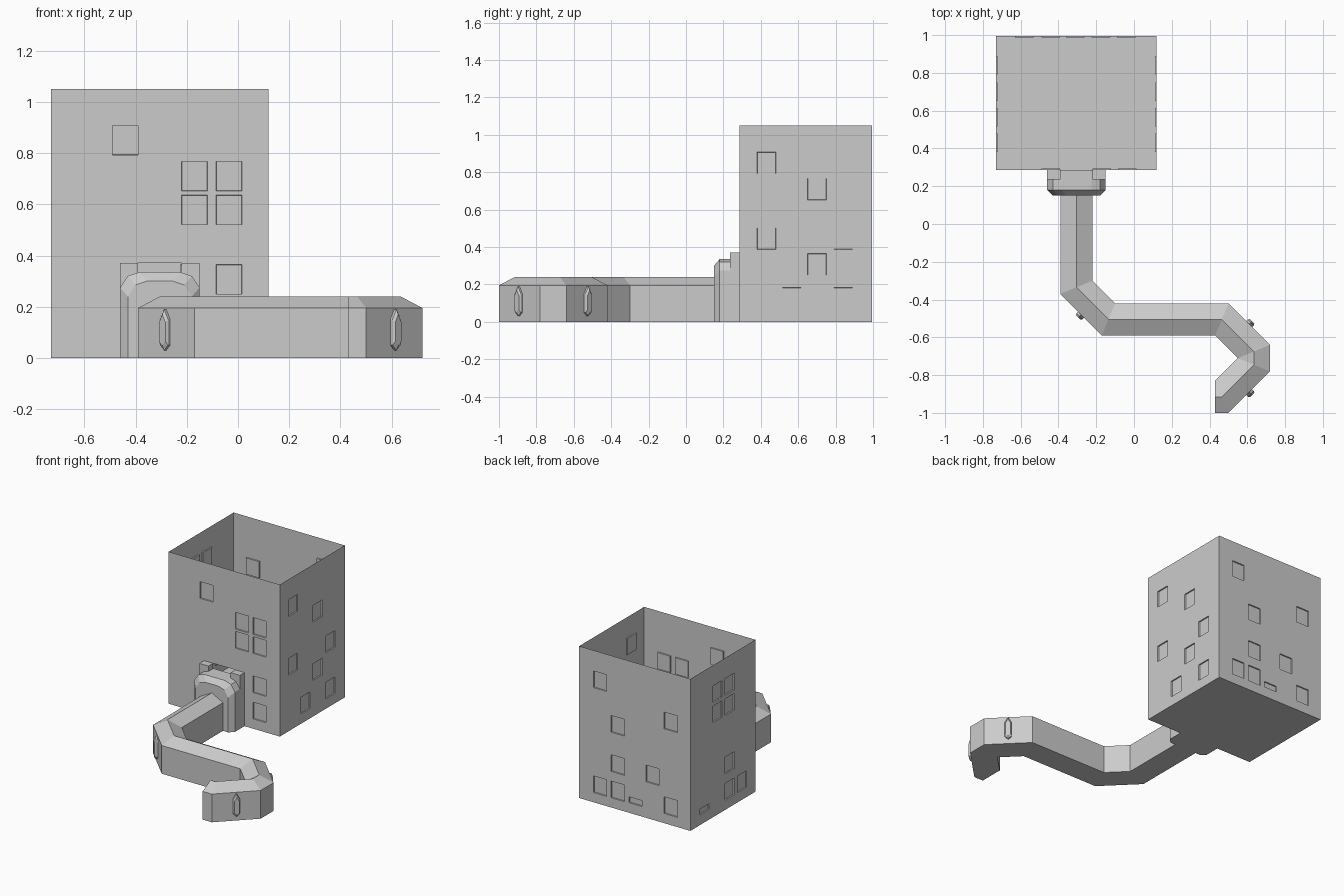
import bpy
import bmesh
from math import atan2
from mathutils import Vector, Matrix

if "Cube" in bpy.data.objects:
    bpy.data.objects.remove(bpy.data.objects["Cube"], do_unlink=True)

# Single plain grey
grey = bpy.data.materials.new("plain_grey")
grey.use_nodes = True
grey.diffuse_color = (0.6, 0.6, 0.6, 1)
grey.node_tree.nodes["Principled BSDF"].inputs["Base Color"].default_value = (0.6, 0.6, 0.6, 1)


def add_object(name, bm, fix_normals=True):
    if fix_normals:
        bmesh.ops.recalc_face_normals(bm, faces=bm.faces[:])
    mesh = bpy.data.meshes.new(name)
    bm.to_mesh(mesh)
    bm.free()
    mesh.materials.append(grey)
    obj = bpy.data.objects.new(name, mesh)
    bpy.context.collection.objects.link(obj)
    return obj


def loft(name, rings):
    """Skin equal-length closed rings and cap both ends."""
    bm = bmesh.new()
    rows = [[bm.verts.new(p) for p in ring] for ring in rings]
    n = len(rows[0])
    for a, b in zip(rows, rows[1:]):
        for i in range(n):
            j = (i + 1) % n
            bm.faces.new((a[i], a[j], b[j], b[i]))
    bm.faces.new(rows[0])
    bm.faces.new(rows[-1])
    return add_object(name, bm)


def box(name, x0, x1, y0, y1, z0, z1):
    return loft(name, [[(x0, y, z0), (x1, y, z0), (x1, y, z1), (x0, y, z1)] for y in (y0, y1)])


LEFT, RIGHT, FRONT, BACK, HEIGHT = -0.73, 0.12, 0.285, 0.995, 1.05
WIN_W, WIN_H, RECESS = 0.10, 0.115, 0.008


def wall(name, corner, along, length, windows, hole=None):
    """Sheet wall with recessed windows given as (position, height[, window height])."""
    along, up = Vector(along), Vector((0, 0, 1))
    axis = 0 if along.x else 1
    sign = along[axis]
    rects = []
    for w in windows:
        u = (w[0] - corner[axis]) * sign
        h = w[2] if len(w) > 2 else WIN_H
        rects.append((u - WIN_W / 2, u + WIN_W / 2, w[1] - h / 2, w[1] + h / 2))
    holes = [hole] if hole else []
    us = sorted({0, length} | {round(v, 4) for r in rects + holes for v in r[:2]})
    zs = sorted({0, HEIGHT} | {round(v, 4) for r in rects + holes for v in r[2:]})

    def inside(u, z, group):
        return any(r[0] < u < r[1] and r[2] < z < r[3] for r in group)

    bm = bmesh.new()
    grid = [[bm.verts.new(Vector(corner) + along * u + up * z) for z in zs] for u in us]
    panes = []
    for i in range(len(us) - 1):
        for j in range(len(zs) - 1):
            u, z = (us[i] + us[i + 1]) / 2, (zs[j] + zs[j + 1]) / 2
            if inside(u, z, holes):
                continue
            face = bm.faces.new((grid[i][j], grid[i + 1][j], grid[i + 1][j + 1], grid[i][j + 1]))
            if inside(u, z, rects):
                panes.append(face)
    bm.normal_update()
    bmesh.ops.inset_region(bm, faces=panes, thickness=0.001, depth=-RECESS, use_even_offset=True)
    bmesh.ops.dissolve_limit(bm, angle_limit=0.01, verts=bm.verts[:], edges=bm.edges[:])
    return add_object(name, bm, False)


# Tower walls, outward facing, open at the top
wall("tower_front_wall", (LEFT, FRONT, 0), (1, 0, 0), RIGHT - LEFT,
     [(-0.44, 0.85)] + [(x, z) for x in (-0.17, -0.035) for z in (0.71, 0.578)]
     + [(-0.035, 0.307), (-0.035, 0.125)], hole=(0.34, 0.51, 0, 0.37))
wall("tower_left_wall", (RIGHT, FRONT, 0), (0, 1, 0), BACK - FRONT,
     [(0.43, 0.85), (0.70, 0.71), (0.43, 0.445), (0.84, 0.445),
      (0.70, 0.307), (0.565, 0.125), (0.84, 0.125)])
wall("tower_back_wall", (RIGHT, BACK, 0), (-1, 0, 0), RIGHT - LEFT,
     [(-0.04, 0.85), (-0.175, 0.578), (-0.58, 0.71), (-0.175, 0.307), (-0.44, 0.307),
      (-0.04, 0.125), (-0.175, 0.125), (-0.31, 0.09, 0.04), (-0.58, 0.125)])
wall("tower_right_wall", (LEFT, BACK, 0), (0, -1, 0), BACK - FRONT,
     [(y, z) for y in (0.70, 0.565) for z in (0.85, 0.71)]
     + [(0.565, 0.307), (0.84, 0.09, 0.04), (0.565, 0.125), (0.43, 0.125)])

# Tower floor
floor = bmesh.new()
floor.faces.new([floor.verts.new(p) for p in (
    (LEFT, FRONT, 0), (LEFT, BACK, 0), (RIGHT, BACK, 0), (RIGHT, FRONT, 0))])
add_object("tower_floor", floor, False)

# Doorway posts either side of the opening
CENTRE = -0.305
for side, name in ((-1, "right_door_post"), (1, "left_door_post")):
    xs = sorted((CENTRE + side * 0.085, CENTRE + side * 0.155))
    box(name, xs[0], xs[1], 0.235, FRONT, 0, 0.37)


# Collar where the tunnel meets the tower
def arch(y, half, top):
    right = [(half, 0), (half, top - 0.06), (half - 0.03, top - 0.015), (half - 0.075, top)]
    pts = right + [(-x, z) for x, z in reversed(right)]
    return [(CENTRE + x, y, z) for x, z in pts]


loft("tunnel_collar", [arch(FRONT, 0.155, 0.335), arch(0.18, 0.155, 0.335), arch(0.15, 0.125, 0.30)])

# Gabled tunnel swept along a winding path with mitred corners
path = [Vector(p) for p in ((CENTRE, 0.2), (CENTRE, -0.335), (-0.135, -0.505), (0.465, -0.505),
                            (0.635, -0.675), (0.635, -0.745), (0.465, -0.915), (0.43, -0.915))]
HALF, EAVE, RIDGE = 0.085, 0.195, 0.24
rings = []
for i, p in enumerate(path):
    d_in = (p - path[max(i - 1, 0)]).normalized()
    d_out = (path[min(i + 1, len(path) - 1)] - p).normalized()
    d = (d_in + d_out).normalized()
    stretch = 1 / max(d.dot(d_in), d.dot(d_out))
    side = Vector((d.y, -d.x)) * stretch * HALF
    rings.append([(p.x + side.x * s, p.y + side.y * s, z) for s, z in
                  ((-1, 0), (1, 0), (1, EAVE), (0, RIDGE), (-1, EAVE))])
loft("tunnel", rings)

# Pointed studs on the outer bend walls
stud = [(-0.022, 0.05), (0, 0.03), (0.022, 0.05), (0.022, 0.15), (0, 0.19), (-0.022, 0.15)]
for k, (x, y, nx, ny) in enumerate(((-0.28, -0.48, -1, -1), (0.61, -0.53, 1, 1), (0.61, -0.89, 1, -1))):
    turn = Matrix.Translation((x, y, 0)) @ Matrix.Rotation(atan2(ny, nx), 4, "Z")
    loft(f"tunnel_stud_{k + 1}",
         [[turn @ Vector((depth, w * f, 0.11 + (z - 0.11) * f)) for w, z in stud]
          for depth, f in ((-0.01, 1), (0.012, 1), (0.022, 0.75))])
